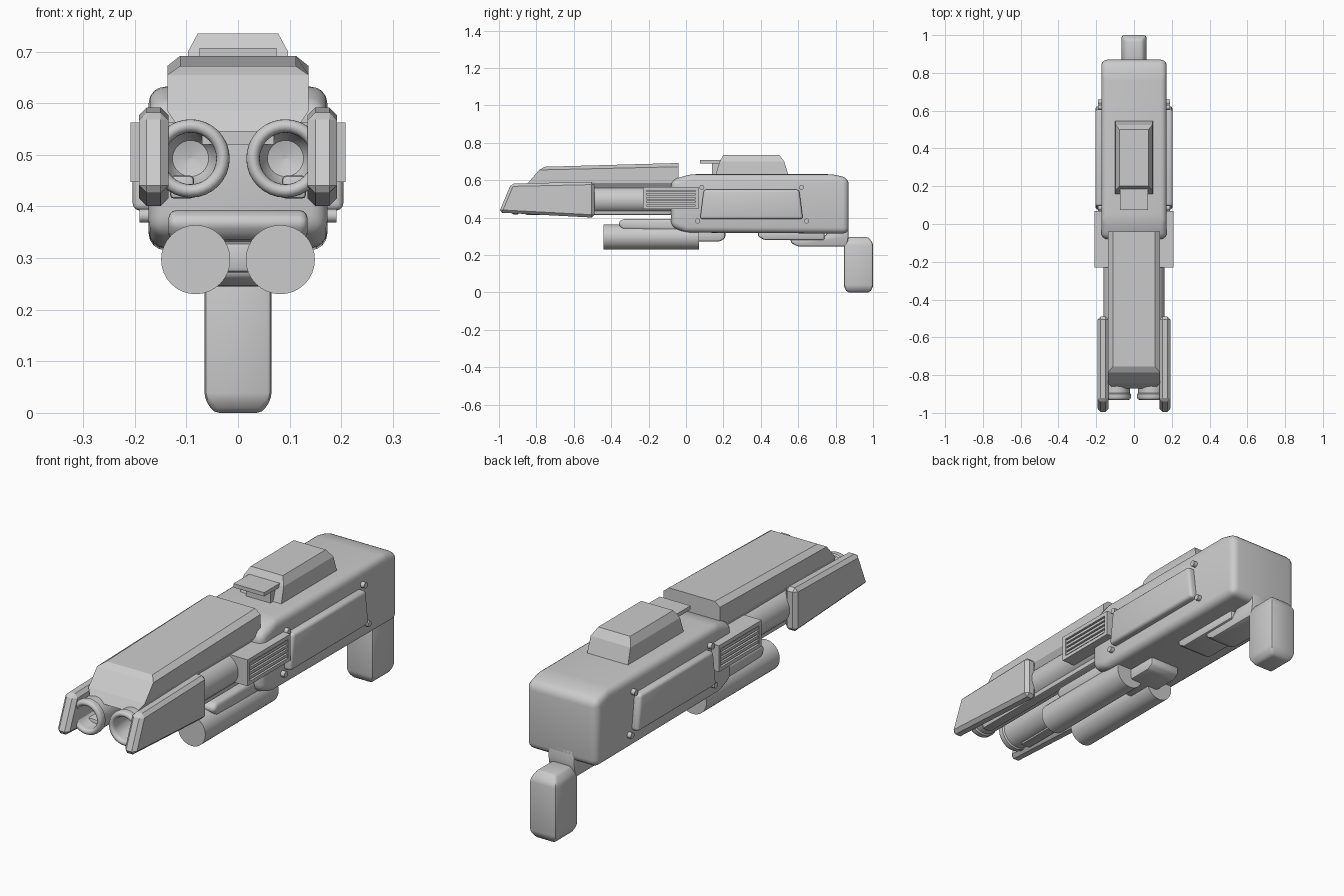
import bpy, bmesh, math
from mathutils import Matrix, Vector

cube = bpy.data.objects.get("Cube")
if cube:
    bpy.data.objects.remove(cube, do_unlink=True)

grey = bpy.data.materials.new("plain grey")
grey.use_nodes = True
grey.diffuse_color = (0.6, 0.6, 0.6, 1)
grey.node_tree.nodes["Principled BSDF"].inputs["Base Color"].default_value = (0.6, 0.6, 0.6, 1)


def finish(name, bm, bevel=0, segments=1, smooth=False):
    """Turn a bmesh into an object with optional bevel and smoothing."""
    bmesh.ops.recalc_face_normals(bm, faces=bm.faces)
    if bevel:
        bmesh.ops.bevel(bm, geom=bm.edges[:], offset=bevel, segments=segments,
                        profile=0.5, affect='EDGES', clamp_overlap=True)
    mesh = bpy.data.meshes.new(name)
    bm.to_mesh(mesh)
    bm.free()
    mesh.materials.append(grey)
    obj = bpy.data.objects.new(name, mesh)
    bpy.context.collection.objects.link(obj)
    if smooth:
        bpy.ops.object.select_all(action='DESELECT')
        obj.select_set(True)
        bpy.context.view_layer.objects.active = obj
        bpy.ops.object.shade_smooth_by_angle(angle=math.radians(35))
    return obj


def skin(bm, rings, closed=False):
    """Bridge rings of vertices, capping the ends unless closed."""
    n = len(rings[0])
    for a, b in zip(rings, rings[1:]):
        for i in range(n):
            j = (i + 1) % n
            bm.faces.new((a[i], a[j], b[j], b[i]))
    if not closed:
        bm.faces.new(rings[0])
        bm.faces.new(rings[-1])


def prism(name, profile, x0, x1, **kw):
    """Side profile of (y, z) points extruded along x."""
    bm = bmesh.new()
    skin(bm, [[bm.verts.new((x, y, z)) for y, z in profile] for x in (x0, x1)])
    return finish(name, bm, **kw)


def box(name, x0, x1, y0, y1, z0, z1, **kw):
    return prism(name, [(y0, z0), (y1, z0), (y1, z1), (y0, z1)], x0, x1, **kw)


def loft(name, sections, **kw):
    """Stacked rectangles: (front z, back z, half width, front y, back y)."""
    bm = bmesh.new()
    skin(bm, [[bm.verts.new(p) for p in ((-w, y0, za), (w, y0, za), (w, y1, zb), (-w, y1, zb))]
              for za, zb, w, y0, y1 in sections])
    return finish(name, bm, **kw)


def lathe(name, profile, x, z, sides=32):
    """Profile of (radius, y) turned about an axis parallel to y."""
    bm = bmesh.new()
    rings = [[bm.verts.new((x + r * math.cos(math.tau * i / sides), y,
                            z + r * math.sin(math.tau * i / sides)))
              for i in range(sides)] for r, y in profile]
    skin(bm, rings)
    return finish(name, bm, smooth=True)


# main body with soft corners
prism("body", [(-0.08, 0.35), (0.0, 0.32), (0.87, 0.315), (0.87, 0.61),
               (0.79, 0.632), (0.02, 0.632), (-0.08, 0.6)],
      -0.173, 0.173, bevel=0.032, segments=4, smooth=True)

# long cover above the barrels
loft("top_cover", [(0.545, 0.545, 0.11, -0.87, -0.04), (0.585, 0.585, 0.137, -0.845, -0.04),
                   (0.655, 0.672, 0.137, -0.785, -0.04), (0.672, 0.692, 0.112, -0.755, -0.04)])

# sight housing and its hooded front
loft("sight_housing", [(0.62, 0.62, 0.1, 0.155, 0.55), (0.7, 0.7, 0.097, 0.18, 0.525),
                       (0.735, 0.735, 0.078, 0.2, 0.5)])
box("sight_hood", -0.075, 0.075, 0.075, 0.2, 0.69, 0.707)
box("sight_neck", -0.06, 0.06, 0.14, 0.2, 0.62, 0.695)

# central block between the barrels
box("barrel_bridge", -0.07, 0.07, -0.8, -0.04, 0.52, 0.565)

for side, label in ((1, "left"), (-1, "right")):
    def n(part):
        return label + "_" + part

    # barrel: rounded rim, hollow muzzle and domed bottom
    rim = [(0.063 + 0.013 * math.cos(t), -0.915 + 0.016 * math.sin(t))
           for t in [math.pi * k / 8 for k in range(0, -9, -1)]]
    lathe(n("barrel"), [(0.07, 0.0), (0.07, -0.895), (0.076, -0.9)] + rim +
          [(0.05, -0.8), (0.035, -0.775), (0.002, -0.765)], side * 0.092, 0.493)
    box(n("barrel_rail"), side * 0.085, side * 0.132, -0.86, -0.06, 0.415, 0.46,
        bevel=0.008, segments=2, smooth=True)

    # armoured muzzle guard
    prism(n("muzzle_guard"), [(-1.0, 0.427), (-0.49, 0.4), (-0.49, 0.592), (-0.935, 0.582)],
          side * 0.135, side * 0.192, bevel=0.015)

    # lower tube
    lathe(n("lower_tube"), [(0.067, -0.44), (0.067, 0.07)], side * 0.082, 0.297)

    # vent block: frame plus slats
    box(n("vent_block"), side * 0.1, side * 0.195, -0.23, 0.068, 0.447, 0.563)
    for z0, z1 in ((0.447, 0.463), (0.545, 0.563)):
        box(n("vent_frame"), side * 0.19, side * 0.208, -0.23, 0.068, z0, z1)
    for y0, y1 in ((-0.23, -0.212), (0.052, 0.068)):
        box(n("vent_frame_end"), side * 0.19, side * 0.208, y0, y1, 0.447, 0.563)
    for k in range(4):
        z = 0.474 + k * 0.02
        box(n("vent_slat"), side * 0.19, side * 0.204, -0.215, 0.055, z - 0.006, z + 0.006)

    # side panel and bolts
    prism(n("side_panel"), [(0.075, 0.392), (0.625, 0.392), (0.605, 0.55), (0.095, 0.55)],
          side * 0.15, side * 0.204, bevel=0.014, segments=3, smooth=True)
    for y, z in ((0.085, 0.562), (0.062, 0.382), (0.618, 0.562), (0.645, 0.382)):
        bm = bmesh.new()
        bmesh.ops.create_cone(bm, cap_ends=True, segments=16, radius1=0.013, radius2=0.013,
                              depth=0.04, matrix=Matrix.Translation((side * 0.171, y, z))
                              @ Matrix.Rotation(math.pi / 2, 4, 'Y'))
        finish(n("bolt"), bm, smooth=True)

# mount over the lower tubes and the wedge behind them
prism("tube_mount", [(-0.34, 0.335), (0.1, 0.325), (0.1, 0.393), (-0.34, 0.393), (-0.365, 0.37)],
      -0.135, 0.135, bevel=0.016, segments=3, smooth=True)
prism("tube_wedge", [(-0.05, 0.272), (0.18, 0.272), (0.21, 0.29), (0.21, 0.33), (-0.05, 0.33)],
      -0.075, 0.075, bevel=0.01, segments=2, smooth=True)

# underside plates, grip neck and grip
prism("underside_plate", [(0.385, 0.3), (0.42, 0.28), (0.74, 0.28), (0.74, 0.33), (0.385, 0.33)],
      -0.075, 0.075, bevel=0.008, segments=2, smooth=True)
prism("grip_mount", [(0.56, 0.265), (0.6, 0.245), (0.86, 0.245), (0.87, 0.3), (0.87, 0.37),
                     (0.8, 0.37), (0.74, 0.3), (0.56, 0.29)],
      -0.065, 0.065, bevel=0.01, segments=2, smooth=True)
loft("grip", [(0.0, 0.0, 0.047, 0.862, 0.982), (0.028, 0.028, 0.065, 0.845, 1.0),
              (0.262, 0.262, 0.065, 0.845, 1.0), (0.296, 0.296, 0.045, 0.862, 0.975)],
     bevel=0.011, segments=2, smooth=True)
